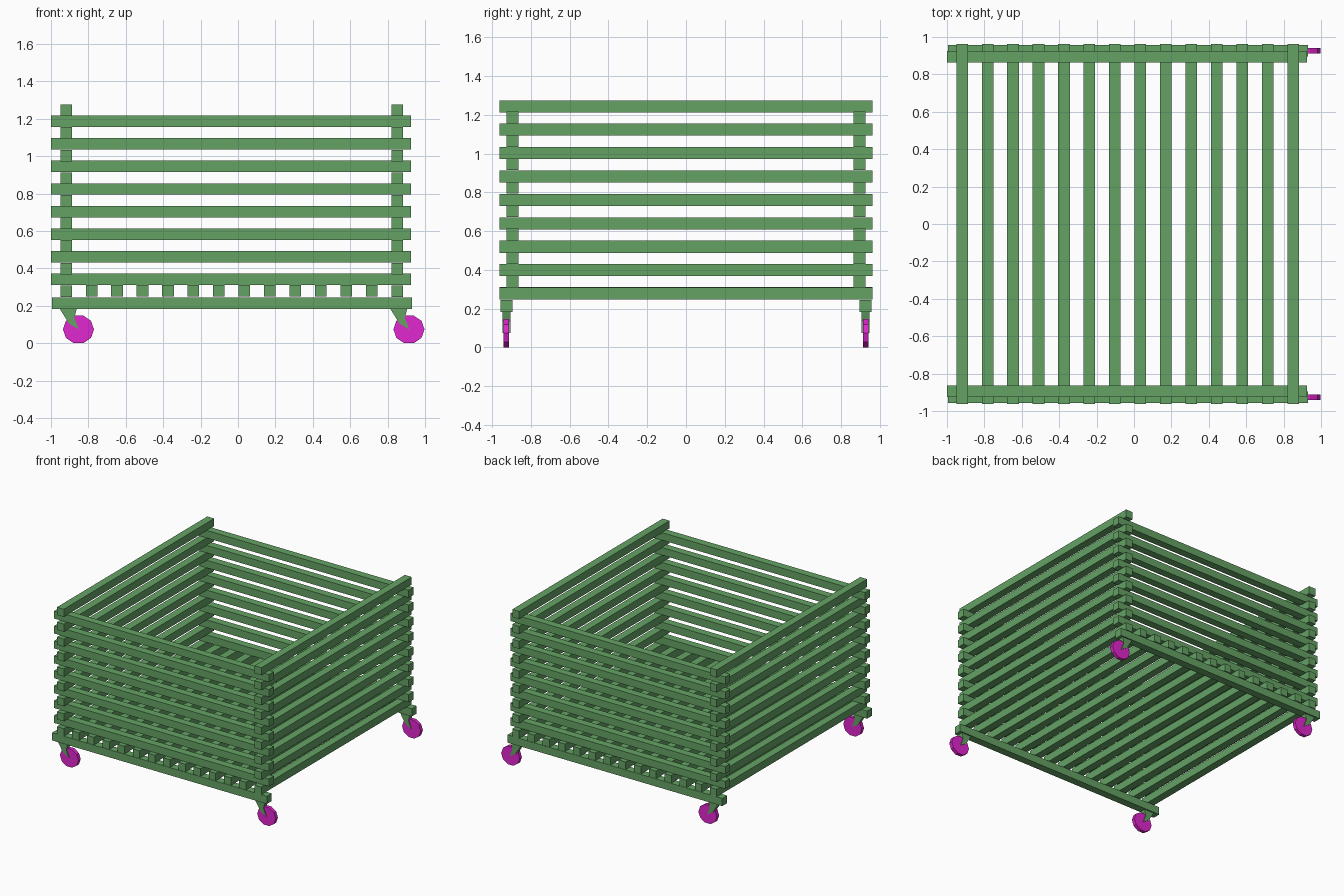
import bpy, bmesh, math

if "Cube" in bpy.data.objects:
    bpy.data.objects.remove(bpy.data.objects["Cube"])

def material(name, color):
    m = bpy.data.materials.new(name)
    m.diffuse_color = color
    m.use_nodes = True
    m.node_tree.nodes["Principled BSDF"].inputs["Base Color"].default_value = m.diffuse_color
    return m

GREEN = material("green_wood", (0.13, 0.36, 0.13, 1))
MAGENTA = material("magenta_wheel", (0.75, 0.02, 0.62, 1))
T = 0.062       # slat thickness
STEP = 0.1208   # vertical spacing of slats

def finish(name, bm, mat):
    bmesh.ops.recalc_face_normals(bm, faces=bm.faces)
    me = bpy.data.meshes.new(name)
    bm.to_mesh(me)
    bm.free()
    me.materials.append(mat)
    ob = bpy.data.objects.new(name, me)
    bpy.context.collection.objects.link(ob)
    return ob

def beam(name, center, size):
    bm = bmesh.new()
    bmesh.ops.create_cube(bm, size=1)
    bmesh.ops.scale(bm, vec=size, verts=bm.verts)
    bmesh.ops.translate(bm, vec=center, verts=bm.verts)
    return finish(name, bm, GREEN)

def prism(name, outline, center, width, mat):
    # extrude an x-z outline along y
    bm = bmesh.new()
    cx, cy, cz = center
    face = bm.faces.new([bm.verts.new((cx + x, cy - width / 2, cz + z)) for x, z in outline])
    ext = bmesh.ops.extrude_face_region(bm, geom=[face])
    moved = [v for v in ext["geom"] if isinstance(v, bmesh.types.BMVert)]
    bmesh.ops.translate(bm, vec=(0, width, 0), verts=moved)
    return finish(name, bm, mat)

# Left and right walls: stacked slats running front to back
for side, x in (("left", -0.918), ("right", 0.852)):
    for i in range(9):
        beam(f"{side}_wall_slat_{i+1}", (x, 0, 0.278 + i * STEP), (T, 1.924, T))

# Front and back walls: slats interleaved with the side walls
for side, y in (("front", -0.894), ("back", 0.894)):
    for i in range(8):
        beam(f"{side}_wall_slat_{i+1}", (-0.037, y, 0.341 + i * STEP), (1.925, T, T - 0.001))

# Floor slats
for i in range(12):
    beam(f"floor_slat_{i+1}", (-0.783 + i * 0.1362, 0, 0.28), (T, 1.924, T))

# Runners and casters
wheel = [(0.083 * math.cos(a), 0.0775 * math.sin(a))
         for a in (math.tau * k / 10 for k in range(10))]
fork = [(-0.103, 0.115), (-0.008, 0.115), (-0.022, 0.062), (0.002, 0.0), (-0.05, 0.03)]
for side, y in (("front", -0.927), ("back", 0.927)):
    beam(f"{side}_runner", (-0.033, y, 0.214), (1.925, T, T))
    for end, x in (("left", -0.853), ("right", 0.914)):
        c = (x, y, 0.0737)
        prism(f"{side}_{end}_wheel", wheel, c, 0.029, MAGENTA)
        prism(f"{side}_{end}_caster_fork", fork, c, 0.041, GREEN)
